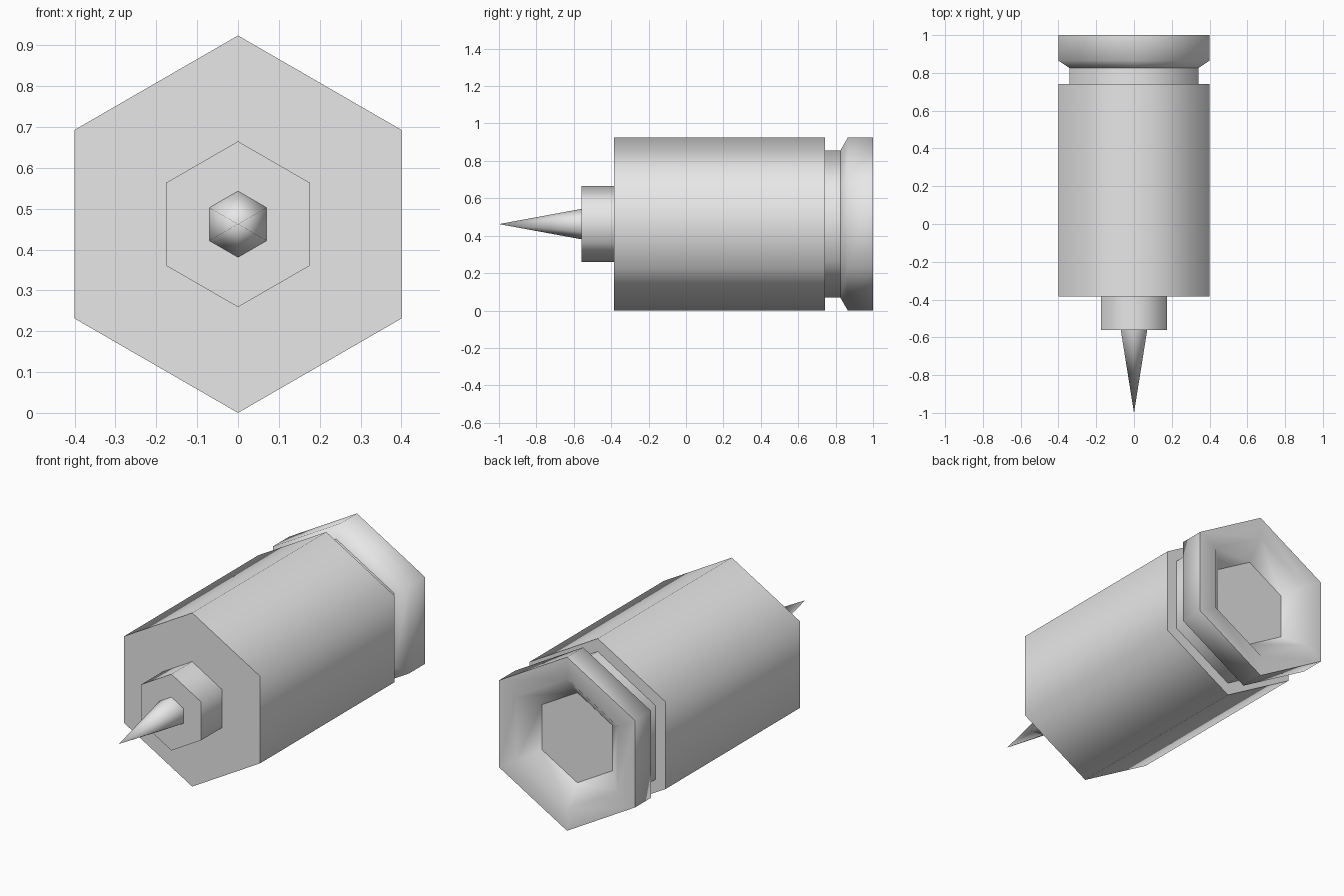
import bpy
import bmesh
from math import cos, sin, pi

cube = bpy.data.objects.get("Cube")
if cube:
    bpy.data.objects.remove(cube, do_unlink=True)

SIDES = 6
RADIUS = 0.462   # corner radius of the main body, also the axis height

grey = bpy.data.materials.new("light_grey")
grey.use_nodes = True
grey.diffuse_color = (0.8, 0.8, 0.8, 1)
grey.node_tree.nodes["Principled BSDF"].inputs["Base Color"].default_value = (0.8, 0.8, 0.8, 1)


def hex_lathe(name, profile, sharp):
    """Closed six-sided solid around the y axis.
    profile: (radius, y) from front to back; sharp: indices of creased rings."""
    bm = bmesh.new()
    rings = []
    for r, y in profile:
        if r == 0:
            rings.append([bm.verts.new((0, y, RADIUS))] * SIDES)
        else:
            angles = [pi / 2 + 2 * pi * k / SIDES for k in range(SIDES)]
            rings.append([bm.verts.new((r * cos(a), y, RADIUS + r * sin(a))) for a in angles])
    # side walls
    for a, b in zip(rings, rings[1:]):
        for k in range(SIDES):
            n = (k + 1) % SIDES
            corners = list(dict.fromkeys((a[k], a[n], b[n], b[k])))
            bm.faces.new(corners)
    # end faces
    for ring in (rings[0], rings[-1]):
        if len(set(ring)) > 1:
            bm.faces.new(ring)
    bmesh.ops.recalc_face_normals(bm, faces=bm.faces[:])
    for f in bm.faces:
        f.smooth = True
    for i in sharp:
        for k in range(SIDES):
            bm.edges.get((rings[i][k], rings[i][(k + 1) % SIDES])).smooth = False
    mesh = bpy.data.meshes.new(name)
    bm.to_mesh(mesh)
    bm.free()
    mesh.materials.append(grey)
    obj = bpy.data.objects.new(name, mesh)
    bpy.context.collection.objects.link(obj)
    return obj


# pointed tip and its collar
hex_lathe("spike", [(0, -1), (0.081, -0.56)], [1])
hex_lathe("collar", [(0.203, -0.56), (0.203, -0.385)], [0, 1])

# main body and the narrow neck behind it
hex_lathe("body", [(RADIUS, -0.385), (RADIUS, 0.742)], [0, 1])
hex_lathe("neck", [(0.393, 0.742), (0.393, 0.825)], [0, 1])

# flared end with a dished recess in the back
hex_lathe("flared_end",
          [(0.393, 0.825), (RADIUS, 0.865), (RADIUS, 1), (0.345, 1), (0.24, 0.913)],
          [0, 2, 4])
